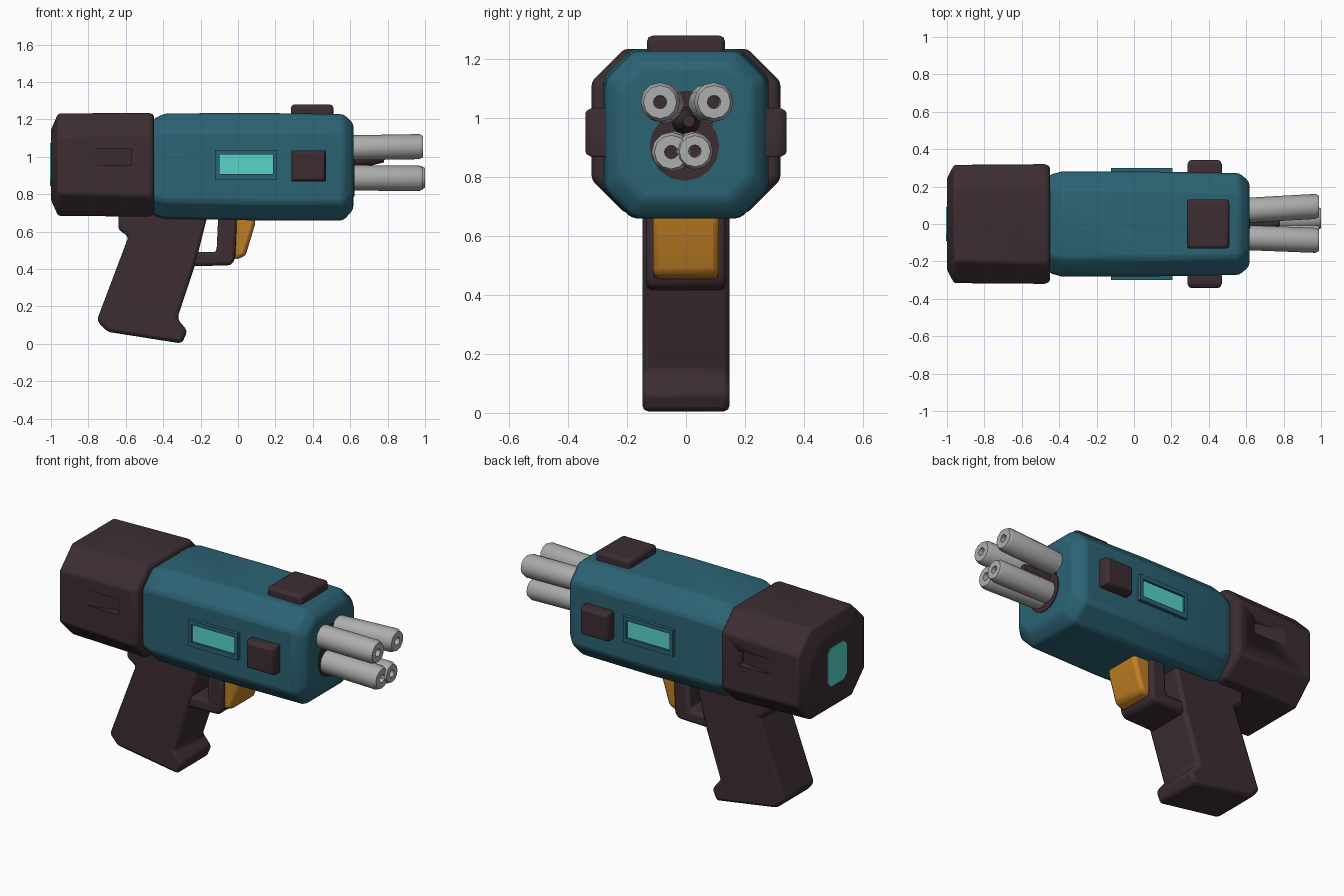
import bpy, bmesh, math
from mathutils import Vector

if "Cube" in bpy.data.objects:
    bpy.data.objects.remove(bpy.data.objects["Cube"])


def material(name, rgb):
    m = bpy.data.materials.new(name)
    m.diffuse_color = (*rgb, 1)
    m.use_nodes = True
    m.node_tree.nodes["Principled BSDF"].inputs["Base Color"].default_value = m.diffuse_color
    return m


DARK = material("dark plum", (0.046, 0.027, 0.033))
TEAL = material("teal", (0.025, 0.125, 0.175))
CYAN = material("bright cyan", (0.10, 0.66, 0.60))
GREY = material("light grey", (0.42, 0.42, 0.42))
ORANGE = material("orange", (0.52, 0.21, 0.017))


def finish(name, bm, mats, bevel=0.0, segments=2):
    """Turn a bmesh into an object, with soft edges."""
    bmesh.ops.recalc_face_normals(bm, faces=bm.faces)
    me = bpy.data.meshes.new(name)
    for f in bm.faces:
        f.smooth = True
    bm.to_mesh(me)
    bm.free()
    for m in mats:
        me.materials.append(m)
    me.set_sharp_from_angle(angle=math.radians(32))
    ob = bpy.data.objects.new(name, me)
    bpy.context.collection.objects.link(ob)
    if bevel:
        b = ob.modifiers.new("soft edges", 'BEVEL')
        b.width, b.segments, b.limit_method = bevel, segments, 'ANGLE'
        b.angle_limit = math.radians(20)
    return ob


def loft(rings):
    """Skin a list of equal-length closed rings and cap both ends."""
    bm = bmesh.new()
    vs = [[bm.verts.new(p) for p in r] for r in rings]
    n = len(vs[0])
    for a, b in zip(vs, vs[1:]):
        for i in range(n):
            bm.faces.new((a[i], a[(i + 1) % n], b[(i + 1) % n], b[i]))
    bm.faces.new(vs[0])
    bm.faces.new(vs[-1])
    bm.faces.ensure_lookup_table()
    return bm


def octagon(x, hy, z0, z1, c):
    """Chamfered rectangle across the x axis."""
    half = [(hy - c, z0), (hy, z0 + c), (hy, z1 - c), (hy - c, z1)]
    return [(x, y, z) for y, z in half] + [(x, -y, z) for y, z in reversed(half)]


def extrude_xz(name, pts, hy, mat, bevel):
    return finish(name, loft([[(x, y, z) for x, z in pts] for y in (-hy, hy)]), [mat], bevel)


def box(name, lo, hi, mat, bevel=0.0):
    (x0, y0, z0), (x1, y1, z1) = lo, hi
    bm = loft([[(x0, y0, z), (x1, y0, z), (x1, y1, z), (x0, y1, z)] for z in (z0, z1)])
    return finish(name, bm, [mat], bevel)


# Main housing
finish("main_body", loft([
    octagon(-0.46, 0.26, 0.69, 1.20, 0.09),
    octagon(-0.39, 0.28, 0.67, 1.232, 0.095),
    octagon(0.10, 0.28, 0.66, 1.235, 0.095),
    octagon(0.565, 0.272, 0.66, 1.228, 0.095),
    octagon(0.617, 0.225, 0.72, 1.18, 0.08)]), [TEAL], 0.018)

# Rear cap
cap = finish("rear_cap", loft([
    octagon(-1.0, 0.245, 0.77, 1.145, 0.10),
    octagon(-0.962, 0.316, 0.685, 1.232, 0.12),
    octagon(-0.47, 0.32, 0.68, 1.235, 0.11),
    octagon(-0.448, 0.305, 0.695, 1.222, 0.11)]), [DARK], 0.012)

# Wedge grooves cut in both sides of the cap
for s, side in ((-1, "right"), (1, "left")):
    wedge = [(-0.80, 0.321), (-0.57, 0.27), (-0.57, 0.36), (-0.80, 0.36)]
    cutter = finish("groove_cutter_" + side, loft(
        [[(x, s * y, z) for x, y in wedge] for z in (0.955, 1.045)]), [DARK])
    cutter.hide_render = True
    cutter.hide_viewport = True
    mod = cap.modifiers.new("groove", 'BOOLEAN')
    mod.operation, mod.object, mod.solver = 'DIFFERENCE', cutter, 'EXACT'

# Glowing panel on the rear face
finish("rear_panel", loft([octagon(x, 0.09, 0.845, 1.075, 0.03) for x in (-1.004, -0.995)]), [CYAN])

# Grip
extrude_xz("grip", [(-0.64, 0.72), (-0.64, 0.61), (-0.585, 0.575), (-0.755, 0.125),
                    (-0.70, 0.065), (-0.30, 0.002), (-0.27, 0.07), (-0.325, 0.135),
                    (-0.23, 0.42), (-0.155, 0.72)], 0.148, DARK, 0.02)

# Trigger guard, an L-shaped bar
extrude_xz("trigger_guard", [(-0.26, 0.415), (-0.04, 0.42), (-0.015, 0.45), (-0.005, 0.70),
                             (-0.105, 0.70), (-0.115, 0.49), (-0.26, 0.49)], 0.135, DARK, 0.018)

# Trigger
extrude_xz("trigger", [(-0.03, 0.70), (0.095, 0.70), (0.09, 0.635), (0.04, 0.47), (-0.02, 0.448)],
           0.112, ORANGE, 0.02)

# Side windows and side pads
for s, side in ((-1, "right"), (1, "left")):
    def rect(x0, x1, z0, z1, y):
        return [(x0, s * y, z0), (x1, s * y, z0), (x1, s * y, z1), (x0, s * y, z1)]
    bm = loft([rect(-0.122, 0.207, 0.88, 1.037, 0.25),
               rect(-0.122, 0.207, 0.88, 1.037, 0.30),
               rect(-0.10, 0.187, 0.908, 1.012, 0.30),
               rect(-0.10, 0.187, 0.908, 1.012, 0.287)])
    bm.faces[-1].material_index = 1
    finish("window_" + side, bm, [TEAL, CYAN])
    bm = loft([rect(0.285, 0.47, 0.868, 1.035, 0.25),
               rect(0.285, 0.47, 0.868, 1.035, 0.32),
               rect(0.297, 0.458, 0.88, 1.023, 0.341)])
    finish("side_pad_" + side, bm, [DARK], 0.006)

# Top pad
box("top_pad", (0.283, -0.132, 1.20), (0.51, 0.132, 1.28), DARK, 0.018)


def disc(x, cy, cz, r, n=16):
    return [(x, cy + r * math.cos(2 * math.pi * i / n), cz + r * math.sin(2 * math.pi * i / n))
            for i in range(n)]


# Dark muzzle plates and the core between the barrels
finish("muzzle_plate_lower", loft([disc(x, -0.005, 0.905, 0.118) for x in (0.60, 0.622)]), [DARK])
finish("muzzle_plate_upper", loft([disc(x, 0.0, 1.0, 0.095) for x in (0.60, 0.621)]), [DARK])
finish("muzzle_core", loft([disc(0.60, 0, 0.99, 0.05), disc(0.70, 0, 0.99, 0.04),
                            disc(0.78, 0.01, 0.99, 0.02)]), [DARK])


# Barrels with dark bores
def barrel(name, start, end, r):
    a, b = Vector(start), Vector(end)
    rings = []
    for t, k in ((0, 1.0), (0.95, 1.0), (1, 0.84), (1, 0.34), (0.85, 0.32)):
        c = a.lerp(b, t)
        rings.append(disc(c.x, c.y, c.z, r * k, 12))
    bm = loft(rings)
    bm.faces[-1].material_index = 1
    finish(name, bm, [GREY, DARK])


barrel("barrel_upper_right", (0.58, -0.072, 1.048), (0.99, -0.088, 1.055), 0.067)
barrel("barrel_upper_left", (0.58, 0.072, 1.048), (0.99, 0.095, 1.055), 0.067)
barrel("barrel_lower_right", (0.58, -0.04, 0.888), (0.99, -0.05, 0.885), 0.068)
barrel("barrel_lower_left", (0.58, 0.02, 0.893), (1.0, 0.03, 0.888), 0.063)
